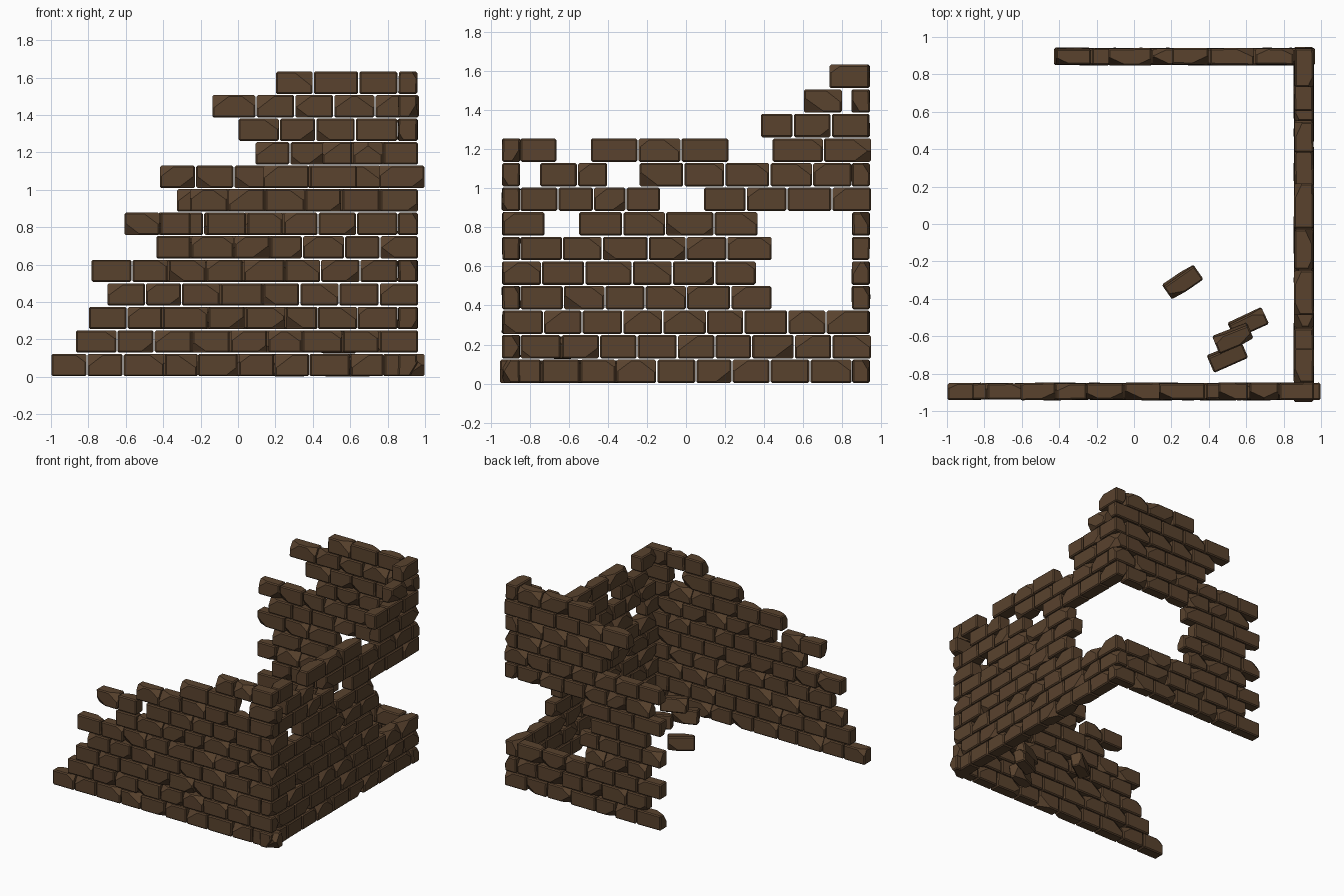
import bpy, bmesh, math, random
from mathutils import Matrix, Vector

if "Cube" in bpy.data.objects:
    bpy.data.objects.remove(bpy.data.objects["Cube"])

random.seed(7)
COURSE = 1.635 / 13

brown = bpy.data.materials.new("brown brick")
brown.diffuse_color = (0.10, 0.055, 0.027, 1)
brown.use_nodes = True
brown.node_tree.nodes["Principled BSDF"].inputs["Base Color"].default_value = brown.diffuse_color


def add_brick(bm, matrix, length, depth, height, chips=2):
    """One chamfered brick with a few chipped top corners."""
    b = bmesh.new()
    bmesh.ops.create_cube(b, size=1)
    for v in b.verts:
        v.co = Vector((v.co.x * length, v.co.y * depth, v.co.z * height))
        v.co.y += random.uniform(-0.003, 0.003)
    bmesh.ops.bevel(b, geom=b.edges[:], offset=0.008, segments=1, affect='EDGES')
    for _ in range(chips):
        n = Vector((random.choice((-1, 1)), random.choice((-1, 1)), random.choice((1, 1, -1))))
        corner = Vector((n.x * length, n.y * depth, n.z * height)) / 2
        cut = random.uniform(0.022, 0.04)
        n = Vector((n.x * 0.6, n.y * 1.3, n.z * 0.8)).normalized()
        res = bmesh.ops.bisect_plane(b, geom=b.verts[:] + b.edges[:] + b.faces[:],
                                     plane_co=corner - n * cut, plane_no=n, clear_outer=True)
        edges = [e for e in res['geom_cut'] if isinstance(e, bmesh.types.BMEdge)]
        if edges:
            bmesh.ops.contextual_create(b, geom=edges)
    bmesh.ops.recalc_face_normals(b, faces=b.faces[:])
    b.transform(matrix)
    me = bpy.data.meshes.new("tmp")
    b.to_mesh(me)
    b.free()
    bm.from_mesh(me)
    bpy.data.meshes.remove(me)


def finish(name, bm):
    me = bpy.data.meshes.new(name)
    bm.to_mesh(me)
    bm.free()
    me.materials.append(brown)
    ob = bpy.data.objects.new(name, me)
    bpy.context.collection.objects.link(ob)
    return ob


def build_wall(name, courses, place, depth):
    """courses: per course, a list of (start, end) runs split into bricks."""
    bm = bmesh.new()
    for i, runs in enumerate(courses):
        z = COURSE * (i + 0.5)
        for start, end in runs:
            n = max(1, round((end - start) / 0.205))
            step = (end - start) / n
            cuts = [start] + [start + step * k + random.uniform(-0.02, 0.02)
                              for k in range(1, n)] + [end]
            for a, c in zip(cuts, cuts[1:]):
                add_brick(bm, place((a + c) / 2, z), c - a - 0.006,
                          depth + random.uniform(-0.004, 0.004), COURSE - 0.006)
    return finish(name, bm)


# Front wall, stepping up towards the right corner
front = [[(-1.0, 1.0)], [(-.87, .965)], [(-.80, .855)], [(-.70, .965)], [(-.785, .855)],
         [(-.44, .965)], [(-.61, -.25), (-.17, .855)], [(-.26, .965)],
         [(.13, .64), (.75, 1.0)], [(.45, .965)]]
build_wall("front_wall", front, lambda s, z: Matrix.Translation((s, -.895, z)), 0.088)

# Right wall, with missing bricks and a large hole near the back
right = [[(-.955, .85)], [(-.85, .95)], [(-.94, .94)], [(-.85, .44)], [(-.94, .36)],
         [(-.85, .44)], [(-.94, -.72), (-.55, .37)], [(-.85, -.13), (.09, .95)],
         [(-.75, -.40), (-.24, .85)], [(-.85, -.66), (-.49, .22), (.44, .95)],
         [(.38, .94)], [(.60, .80)], [(.73, .94)]]
turn = Matrix.Rotation(math.pi / 2, 4, 'Z')
build_wall("right_wall", right,
           lambda s, z: Matrix.Translation((.908, s, z)) @ turn, 0.102)

# Back wall, with the hole running round the corner
back = [[(-.43, .97)], [(-.30, .855)], [(-.43, .855)], [(-.30, .25)], [(-.43, .30)],
        [(-.30, .20)], [(-.43, .28)], [(-.33, .855)], [(-.42, .97)], [(.09, .855)],
        [(0, .855)], [(-.14, .97)], [(.20, .855)]]
build_wall("back_wall", back, lambda s, z: Matrix.Translation((s, .895, z)), 0.088)

# Fallen bricks inside the corner
bm = bmesh.new()
for x, y, z, yaw, roll in [(.26, -.31, .062, 35, 8), (.61, -.53, .062, 25, 8),
                           (.53, -.61, .185, 22, 8), (.50, -.71, .062, 23, 8)]:
    m = (Matrix.Translation((x, y, z)) @ Matrix.Rotation(math.radians(yaw), 4, 'Z')
         @ Matrix.Rotation(math.radians(roll), 4, 'X'))
    add_brick(bm, m, 0.2, 0.088, 0.11)
finish("fallen_bricks", bm)
